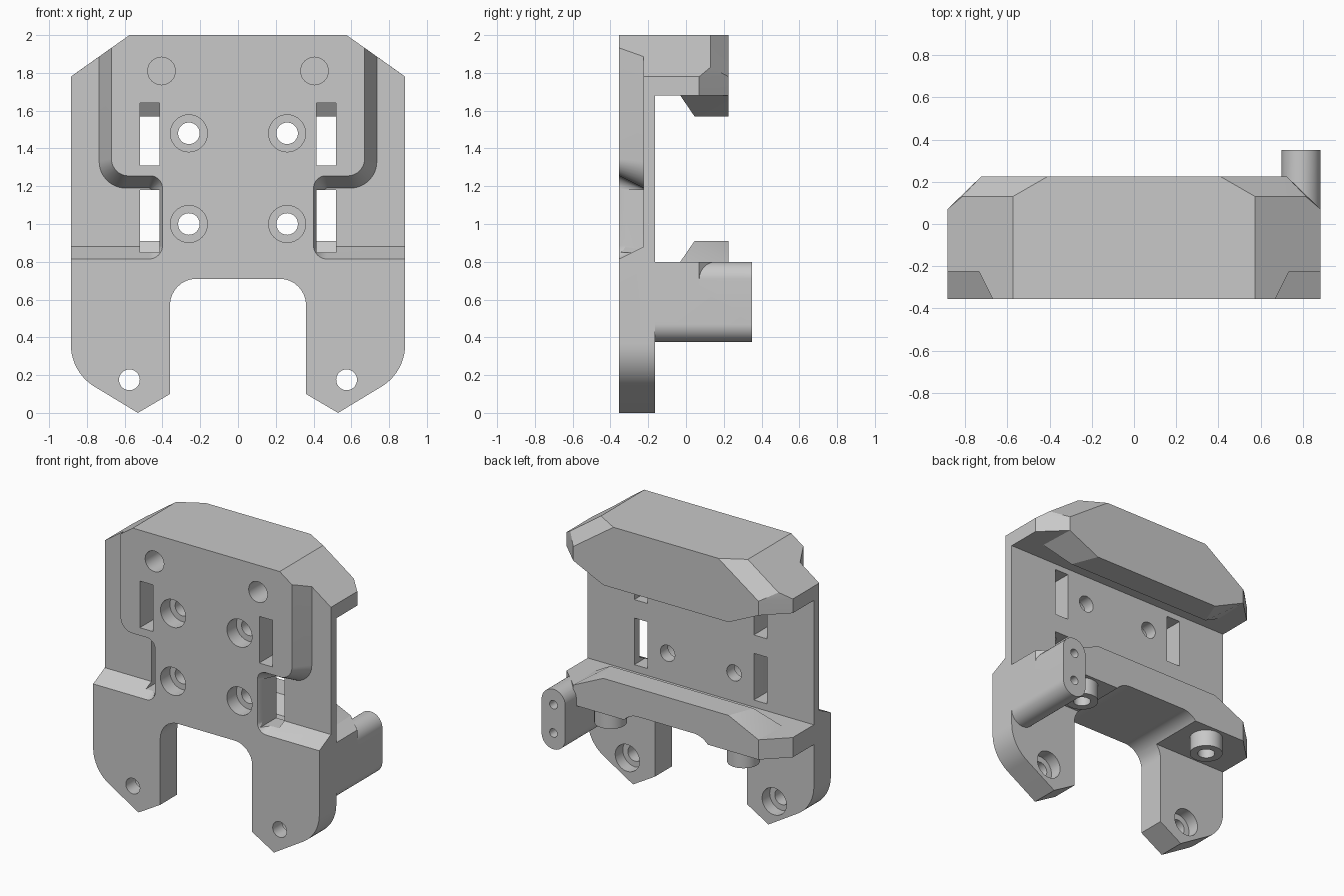
import bpy, bmesh, math
from mathutils import Vector

if "Cube" in bpy.data.objects:
    bpy.data.objects.remove(bpy.data.objects["Cube"], do_unlink=True)

grey = bpy.data.materials.new("plain grey")
grey.use_nodes = True
grey.diffuse_color = (0.58, 0.58, 0.58, 1)
grey.node_tree.nodes["Principled BSDF"].inputs["Base Color"].default_value = (0.58, 0.58, 0.58, 1)


def finish(name, bm):
    bmesh.ops.recalc_face_normals(bm, faces=bm.faces)
    mesh = bpy.data.meshes.new(name)
    bm.to_mesh(mesh)
    bm.free()
    mesh.materials.append(grey)
    ob = bpy.data.objects.new(name, mesh)
    bpy.context.collection.objects.link(ob)
    return ob


def rounded(corners, steps=10):
    """Outline from (x, z, radius) corners, with each corner filleted."""
    out = []
    for i, (x, z, r) in enumerate(corners):
        p = Vector((x, z))
        if r == 0:
            out.append(p)
            continue
        a = (Vector(corners[i - 1][:2]) - p).normalized()
        b = (Vector(corners[(i + 1) % len(corners)][:2]) - p).normalized()
        half = math.acos(a.dot(b)) / 2
        centre = p + (a + b).normalized() * (r / math.sin(half))
        s = p + a * (r / math.tan(half)) - centre
        e = p + b * (r / math.tan(half)) - centre
        out += [centre + s.lerp(e, k / steps).normalized() * r for k in range(steps + 1)]
    return out


def loft(name, front, y0, y1, back=None):
    """Solid between an outline at y0 and one at y1."""
    bm = bmesh.new()
    f = [bm.verts.new((p[0], y0, p[1])) for p in front]
    b = [bm.verts.new((p[0], y1, p[1])) for p in (back or front)]
    bm.faces.new(f)
    bm.faces.new(b[::-1])
    for i in range(len(f)):
        bm.faces.new((f[i - 1], f[i], b[i], b[i - 1]))
    return finish(name, bm)


def hull(name, points):
    """Convex solid, symmetric about x = 0."""
    bm = bmesh.new()
    for x, y, z in points:
        for s in (1, -1):
            bm.verts.new((s * x, y, z))
    res = bmesh.ops.convex_hull(bm, input=bm.verts)
    junk = {g for g in res["geom_interior"] + res["geom_unused"] if isinstance(g, bmesh.types.BMVert)}
    bmesh.ops.delete(bm, geom=list(junk), context='VERTS')
    bmesh.ops.dissolve_limit(bm, angle_limit=0.01, verts=bm.verts, edges=bm.edges)
    return finish(name, bm)


def circle(x, z, r, n=40):
    return [(x + r * math.cos(2 * math.pi * k / n), z + r * math.sin(2 * math.pi * k / n)) for k in range(n)]


def post(name, x, y, r, z0, z1):
    """Upright cylinder."""
    ob = loft(name, circle(x, y, r), z0, z1)
    for v in ob.data.vertices:
        v.co = (v.co.x, v.co.z, v.co.y)
    ob.data.flip_normals()
    return ob


def combine(body, other, operation):
    mod = body.modifiers.new(operation, 'BOOLEAN')
    mod.operation, mod.solver, mod.object = operation, 'EXACT', other
    bpy.context.view_layer.objects.active = body
    bpy.ops.object.modifier_apply(modifier=mod.name)
    bpy.data.objects.remove(other, do_unlink=True)


def cut(ob):
    combine(body, ob, 'DIFFERENCE')


def add(ob):
    combine(body, ob, 'UNION')


def mirrored(half):
    return half + [(-x, z, r) for x, z, r in reversed(half)]


FRONT, BACK, RECESS = -0.355, -0.165, -0.225

# Main plate with two legs and an arch between them
half_plate = [(0.575, 2, 0), (0.885, 1.78, 0), (0.885, 0.215, 0.26),
              (0.53, 0, 0), (0.36, 0.1, 0), (0.36, 0.71, 0.14)]
body = loft("mount_body", rounded(mirrored(half_plate)), FRONT, BACK)

# Stepped side recesses with sloping walls, and the tall slots
for s in (1, -1):
    outer = [(1, 2.2, 0), (0.67, 2.2, 0), (0.67, 1.255, 0.09), (0.4, 1.255, 0.065),
             (0.4, 0.815, 0.07), (1, 0.815, 0)]
    inner = [(1, 2.2, 0), (0.735, 2.2, 0), (0.735, 1.19, 0.14), (0.455, 1.19, 0.02),
             (0.455, 0.88, 0.02), (1, 0.88, 0)]
    # carry the sloping wall slightly past the front face
    grow = 0.01 / (RECESS - FRONT)
    f, b = rounded(outer), rounded(inner)
    f = [p + (p - q) * grow for p, q in zip(f, b)]
    cut(loft("recess_cutter", [(s * p.x, p.y) for p in f], FRONT - 0.01, RECESS,
             [(s * p.x, p.y) for p in b]))
    for z in (0.85, 1.31):
        x0, x1 = s * 0.415, s * 0.52
        cut(loft("slot_cutter", [(x0, z), (x1, z), (x1, z + 0.33), (x0, z + 0.33)], -0.4, -0.1))

# Faceted top block reaching back
add(hull("top_block", [
    (0.575, -0.2, 2), (0.575, 0.13, 2), (0.41, 0.225, 2),
    (0.885, -0.2, 1.78), (0.885, 0.07, 1.78), (0.815, 0.13, 1.83), (0.725, 0.225, 1.78),
    (0.885, -0.2, 1.68), (0.885, 0.07, 1.68), (0.725, 0.225, 1.68)]))

# Lower shelf, opened underneath by the arch
add(hull("lower_shelf", [(x, y, z) for z in (0.66, 0.8)
                         for x, y in ((0.885, -0.2), (0.885, 0.07), (0.725, 0.225))]))
half_arch = [(0.36, 0.3, 0), (0.36, 0.71, 0.14)]
cut(loft("arch_cutter", rounded(mirrored(half_arch)), -0.25, 0.3))

# Facing hooks: one hangs from the block, one rises from the shelf
for name, base, tip in (("upper_hook", 1.68, 1.57), ("lower_hook", 0.8, 0.91)):
    root = base + (base - tip) * 0.2
    add(hull(name, [(0.72, 0.22, root), (0.72, -0.03, root), (0.725, 0.225, base),
                    (0.735, -0.03, base), (0.49, 0.225, tip), (0.56, 0.045, tip)]))

# Side bar with rounded top and bottom and two end holes
bar = [(0.7, 0.375, 0.092), (0.885, 0.375, 0.092), (0.885, 0.8, 0.092), (0.7, 0.8, 0.092)]
add(loft("side_bar", rounded(bar), -0.2, 0.35))
for z in (0.49, 0.69):
    cut(loft("bar_hole", circle(0.7925, z, 0.03), 0.2, 0.4))

for s in (1, -1):
    # Round bosses under the shelf
    add(post("boss", s * 0.52, 0.1, 0.105, 0.545, 0.72))
    cut(post("boss_hole", s * 0.52, 0.1, 0.055, 0.5, 0.74))
    # Blind holes near the top
    cut(loft("blind_hole", circle(s * 0.405, 1.81, 0.073), -0.4, -0.1))
    # Counterbored screw holes through the plate
    for z in (1.0, 1.48):
        cut(loft("screw_hole", circle(s * 0.26, z, 0.057), -0.4, -0.1))
        cut(loft("counterbore", circle(s * 0.26, z, 0.098), -0.4, -0.25))
    # Leg holes with counterbores at the rear
    cut(loft("leg_hole", circle(s * 0.575, 0.175, 0.055), -0.4, -0.1))
    cut(loft("leg_counterbore", circle(s * 0.575, 0.175, 0.095), -0.25, -0.1))

bpy.ops.object.select_all(action='DESELECT')
body.select_set(True)
bpy.context.view_layer.objects.active = body
bpy.ops.object.shade_smooth_by_angle(angle=math.radians(25))
